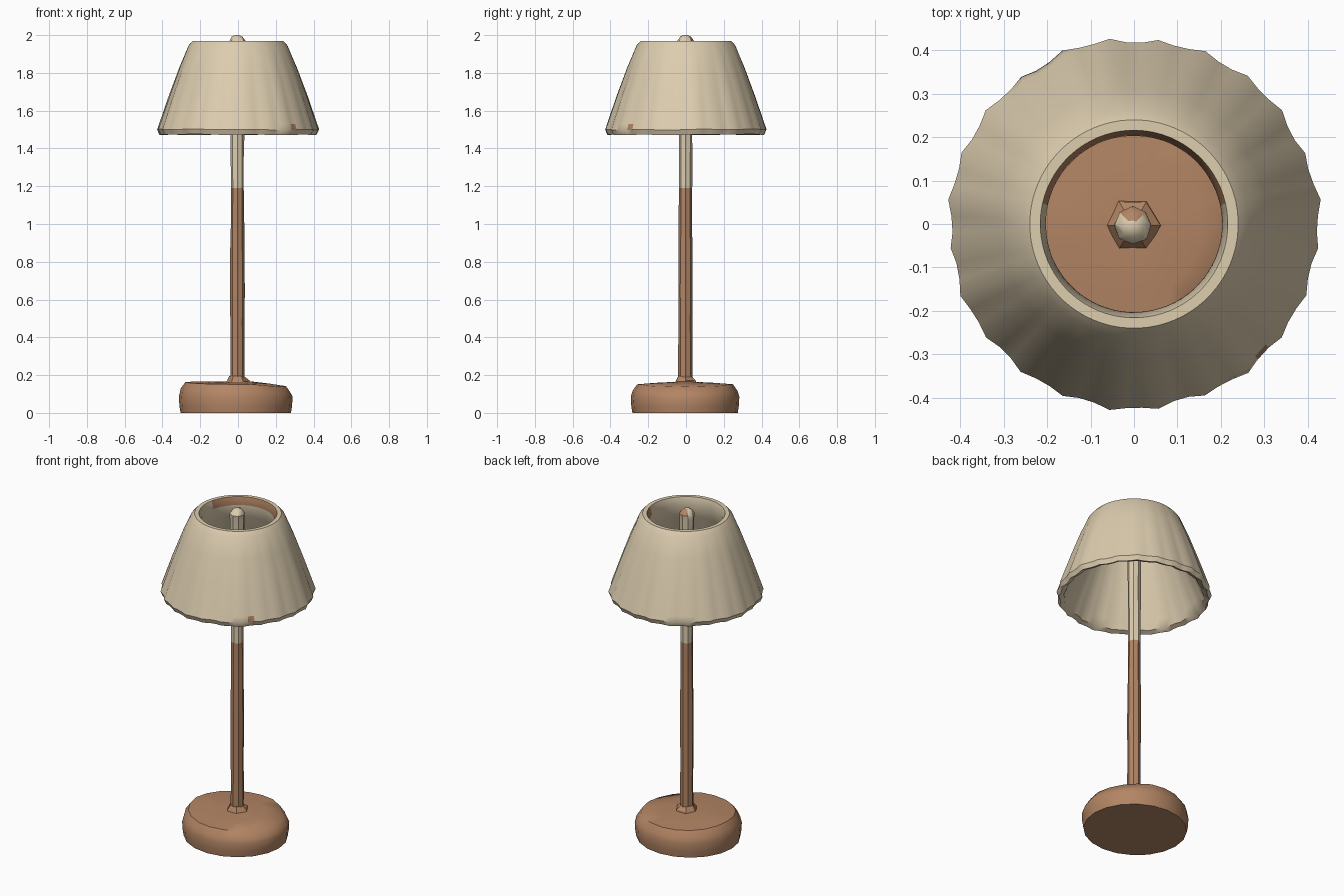
import bpy, bmesh, math, random

random.seed(4)
cube = bpy.data.objects.get("Cube")
if cube:
    bpy.data.objects.remove(cube, do_unlink=True)


def material(name, rgb):
    m = bpy.data.materials.new(name)
    m.use_nodes = True
    m.diffuse_color = (*rgb, 1)
    m.node_tree.nodes["Principled BSDF"].inputs["Base Color"].default_value = (*rgb, 1)
    return m


CREAM = material("cream linen", (0.72, 0.61, 0.43))
WOOD = material("warm brown wood", (0.45, 0.235, 0.128))


def lathe(name, profile, sides, mats, shape, rule=None, closed=False, angle=35):
    """Spin (radius, height) pairs; shape places points, rule picks the material."""
    bm = bmesh.new()
    rings = []
    for i, (r, z) in enumerate(profile):
        rings.append([bm.verts.new(shape(i, 2 * math.pi * k / sides, r, z))
                      for k in range(sides)])
    pairs = list(zip(rings, rings[1:]))
    if closed:
        pairs.append((rings[-1], rings[0]))
    for i, (low, high) in enumerate(pairs):
        for k in range(sides):
            j = (k + 1) % sides
            f = bm.faces.new((low[k], low[j], high[j], high[k]))
            if rule:
                f.material_index = rule(i, k, f.calc_center_median())
    if not closed:
        bm.faces.new(rings[0][::-1])
        cap = bm.faces.new(rings[-1])
        if rule:
            cap.material_index = rule(len(pairs), 0, cap.calc_center_median())
    bmesh.ops.recalc_face_normals(bm, faces=bm.faces)
    mesh = bpy.data.meshes.new(name)
    bm.to_mesh(mesh)
    bm.free()
    obj = bpy.data.objects.new(name, mesh)
    bpy.context.collection.objects.link(obj)
    for m in mats:
        mesh.materials.append(m)
    bpy.ops.object.select_all(action='DESELECT')
    obj.select_set(True)
    bpy.context.view_layer.objects.active = obj
    bpy.ops.object.shade_smooth_by_angle(angle=math.radians(angle))


# Base: rounded disc, its upper edge worn lower on the +x side and front and back
def base_shape(i, a, r, z):
    x, y = r * math.cos(a), r * math.sin(a) * 0.955
    if z > 0.1:
        z -= max(0, x - 0.08) * 0.12 + abs(y) * 0.05
    return (x - 0.012, y - 0.005, z)


lathe("base", [(0.292, 0), (0.298, 0.035), (0.301, 0.085), (0.291, 0.13),
               (0.266, 0.164), (0.17, 0.167), (0.08, 0.167)],
      20, [WOOD], base_shape, angle=50)


def rough(jitter):
    """Hand-cut surface: each point strays a little from its radius."""
    def shape(i, a, r, z):
        r += random.uniform(-jitter, jitter)
        return (r * math.cos(a) - 0.003, r * math.sin(a) - 0.003, z)
    return shape


# Collar: small foot where the post meets the base
lathe("post_collar", [(0.070, 0.155), (0.058, 0.172), (0.038, 0.195)], 6, [WOOD],
      rough(0.007), angle=25)

# Post: rough wood below, cream above, with a domed tip
post_profile = [(0.037, 0.15), (0.037, 0.32), (0.036, 0.48), (0.039, 0.64),
                (0.038, 0.80), (0.036, 0.98), (0.035, 1.19), (0.035, 1.35),
                (0.036, 1.50), (0.037, 1.75), (0.042, 1.94), (0.044, 1.97),
                (0.028, 1.992), (0.012, 2.0)]


def post_colour(i, k, c):
    return 1 if c.z > 1.19 and not (c.z > 1.972 and c.y > 0.01) else 0


lathe("post", post_profile, 8, [WOOD, CREAM], rough(0.002), post_colour)

# Shade: pleated cone shell, outside, rim and lining in one closed section
shade_profile = [(0.385, 1.485), (0.412, 1.473), (0.424, 1.50), (0.414, 1.53),
                 (0.364, 1.68), (0.310, 1.83), (0.262, 1.945), (0.240, 1.97),
                 (0.216, 1.97), (0.203, 1.925), (0.234, 1.84), (0.365, 1.53)]


def shade_shape(i, a, r, z):
    a += math.radians(2.5)
    fade = max(0, (1.97 - z) / 0.5)
    pleats = -0.006 * math.cos(24 * a) * fade
    folds = 0.002 * (math.sin(7 * a + 1) + math.sin(11 * a)) * min(1, 2 * fade)
    r += (pleats + folds) * (1 if i < 8 else 0.3)
    if i in (1, 2):
        z += 0.003 * math.sin(5 * a) * math.cos(3 * a)
    return (r * math.cos(a), r * math.sin(a), z)


# Bare wood shows behind the top lip and through one chip near the lower edge
def shade_colour(i, k, c):
    lining_band = i == 8 and c.y > 0.05
    chip = i == 2 and k == 62
    return 1 if lining_band or chip else 0


lathe("lamp_shade", shade_profile, 72, [CREAM, WOOD], shade_shape, shade_colour,
      closed=True, angle=40)
